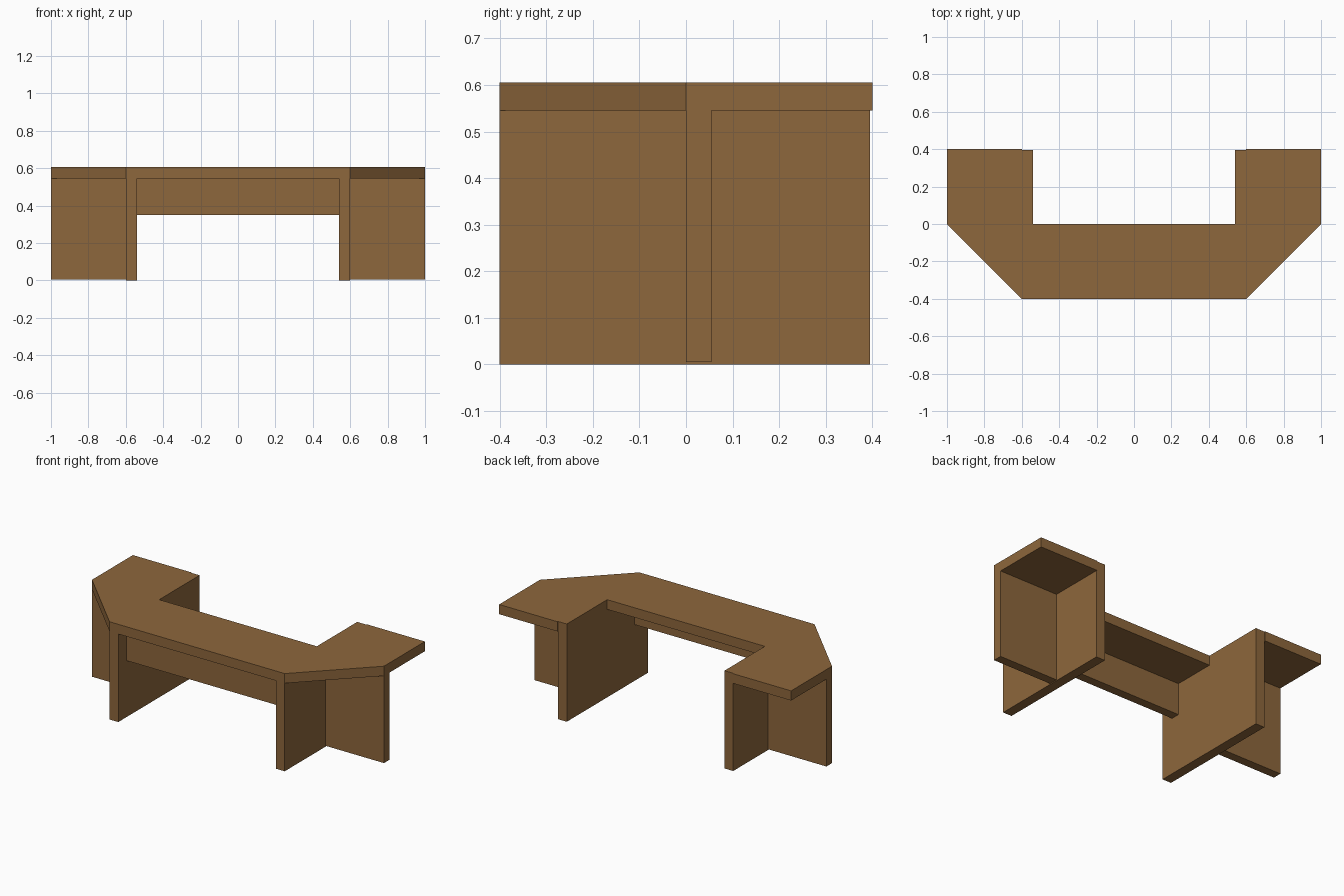
import bpy
import bmesh

if "Cube" in bpy.data.objects:
    bpy.data.objects.remove(bpy.data.objects["Cube"])

wood = bpy.data.materials.new("wood")
wood.diffuse_color = (0.27, 0.135, 0.045, 1.0)
wood.use_nodes = True
wood.node_tree.nodes["Principled BSDF"].inputs["Base Color"].default_value = wood.diffuse_color

TOP, UNDER = 0.605, 0.545   # desk top slab heights
OUT, IN = 0.60, 0.54        # leg panel outer / inner x


def slab(name, outline, z0, z1):
    """Extrude a flat xy outline from z0 up to z1."""
    bm = bmesh.new()
    face = bm.faces.new([bm.verts.new((x, y, z0)) for x, y in outline])
    up = bmesh.ops.extrude_face_region(bm, geom=[face])["geom"]
    verts = [g for g in up if isinstance(g, bmesh.types.BMVert)]
    bmesh.ops.translate(bm, verts=verts, vec=(0, 0, z1 - z0))
    bmesh.ops.recalc_face_normals(bm, faces=bm.faces)
    mesh = bpy.data.meshes.new(name)
    bm.to_mesh(mesh)
    bm.free()
    mesh.materials.append(wood)
    obj = bpy.data.objects.new(name, mesh)
    bpy.context.collection.objects.link(obj)
    return obj


def board(name, x0, x1, y0, y1, z0, z1):
    return slab(name, [(x0, y0), (x1, y0), (x1, y1), (x0, y1)], z0, z1)


# U-shaped top with clipped front corners and a tiny step at the wing ends
half = [(OUT, -0.4), (1, 0), (1, 0.4), (OUT, 0.4), (OUT, 0.395), (IN, 0.395), (IN, 0)]
slab("desk_top", half + [(-x, y) for x, y in reversed(half)], UNDER, TOP)

# Long leg panels and the shorter cross panels under each wing
for side, s in (("left", -1), ("right", 1)):
    board(side + "_leg_panel", *sorted((s * IN, s * OUT)), -0.4, 0.395, 0, UNDER)
    board(side + "_cross_panel", *sorted((s * OUT, s * 1.0)), 0, 0.055, 0.005, UNDER)

# Modesty panel between the legs
board("modesty_panel", -IN, IN, -0.32, -0.265, 0.35, UNDER)
